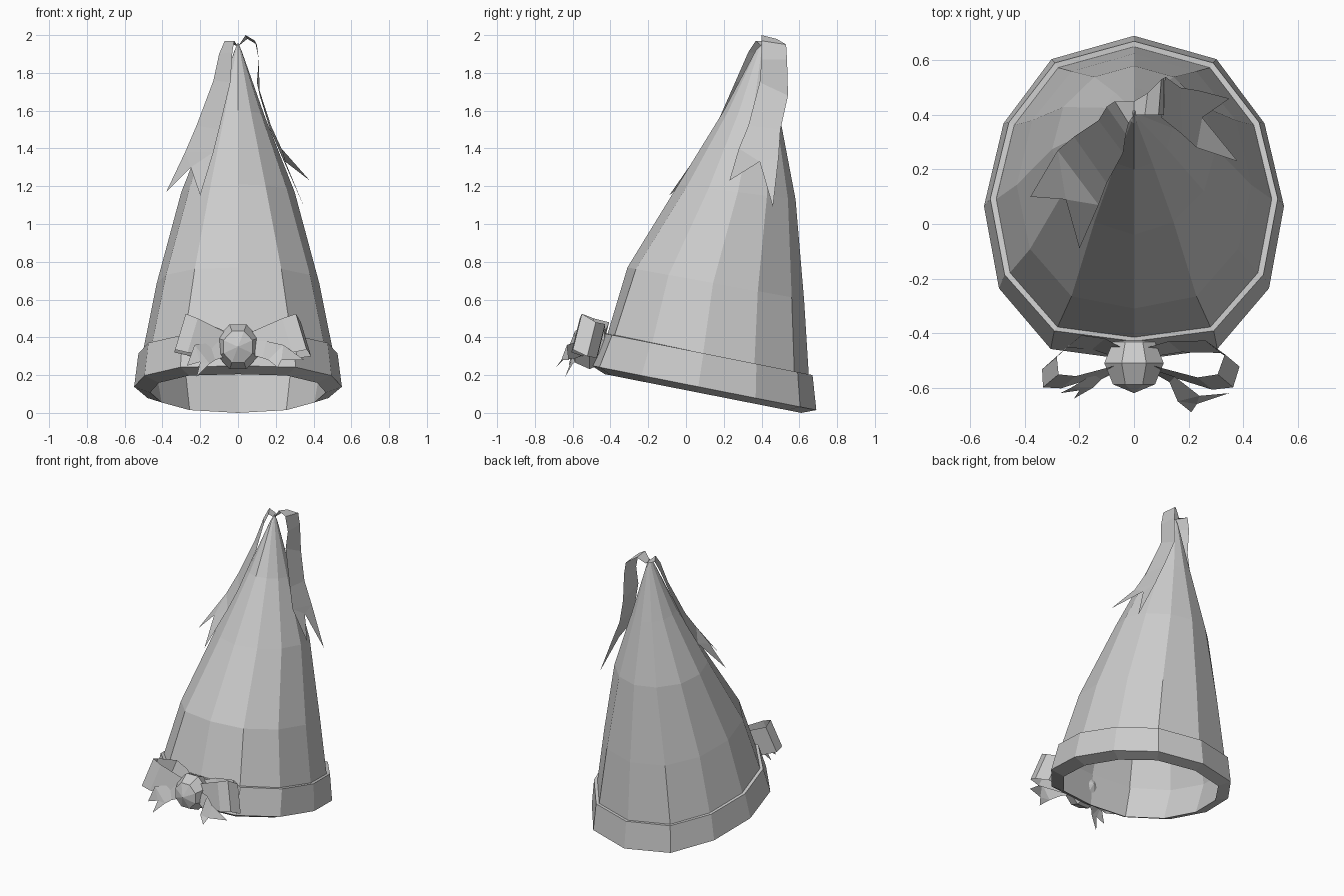
import bpy, bmesh, math
from mathutils import Vector, Matrix

SIDES = 12
# Slightly boxy half outline of the brim, from back (0) to front (6)
OUT_X = [0, 0.55, 0.87, 1, 0.90, 0.555, 0]
OUT_T = [1, 0.928, 0.73, 0.475, 0.222, 0.035, 0]


def make(name, verts, faces, recalc=False):
    me = bpy.data.meshes.new(name)
    me.from_pydata([Vector(v) for v in verts], [], faces)
    if recalc:
        bm = bmesh.new()
        bm.from_mesh(me)
        bmesh.ops.recalc_face_normals(bm, faces=bm.faces)
        bm.to_mesh(me)
        bm.free()
    ob = bpy.data.objects.new(name, me)
    bpy.context.collection.objects.link(ob)
    return ob


def ring(half_x, front, back, box=1.0):
    """Tilted 12-sided ring through a front and a back (y, z) point."""
    pts = []
    for i in range(SIDES):
        a = 2 * math.pi * i / SIDES
        k, s = (i, 1) if i <= 6 else (12 - i, -1)
        x = (1 - box) * abs(math.sin(a)) + box * OUT_X[k]
        t = (1 - box) * (1 + math.cos(a)) / 2 + box * OUT_T[k]
        pts.append((half_x * s * x,
                    front[0] + (back[0] - front[0]) * t,
                    front[1] + (back[1] - front[1]) * t))
    return pts


def loft(name, rings, closed=False, tip=None):
    verts = [p for r in rings for p in r]
    faces = []
    n = len(rings)
    for k in range(n if closed else n - 1):
        a, b = k * SIDES, ((k + 1) % n) * SIDES
        for i in range(SIDES):
            j = (i + 1) % SIDES
            faces.append((a + j, a + i, b + i, b + j))
    if tip:
        verts.append(tip)
        a = (n - 1) * SIDES
        faces += [(a + (i + 1) % SIDES, a + i, len(verts) - 1) for i in range(SIDES)]
    return make(name, verts, faces, closed)


def ribbon(name, pairs, fork=None):
    """Strip through pairs of edge points, with an optional swallowtail end."""
    verts = [p for pair in pairs for p in pair]
    faces = [(2 * i, 2 * i + 1, 2 * i + 3, 2 * i + 2) for i in range(len(pairs) - 1)]
    if fork:
        k = len(verts)
        verts += fork                      # tip a, notch, tip b
        faces += [(k - 2, k + 1, k), (k - 2, k - 1, k + 1), (k - 1, k + 2, k + 1)]
    return make(name, verts, faces)


# Pointed body, open underneath
loft("cone_body", [
    ring(0.505, (-0.415, 0.42), (0.65, 0.20)),
    ring(0.43, (-0.31, 0.77), (0.625, 0.60), 0.6),
    ring(0.30, (-0.04, 1.21), (0.58, 1.13), -0.3),
    ring(0.14, (0.20, 1.60), (0.50, 1.55), -0.3),
    ring(0.02, (0.37, 1.92), (0.43, 1.91), 0),
], tip=(0, 0.41, 1.96))

# Thick band round the opening, its underside sloping down to the inner edge
loft("brim_band", [
    ring(0.55, (-0.50, 0.25), (0.69, 0.015)),
    ring(0.527, (-0.43, 0.42), (0.67, 0.20)),
    ring(0.505, (-0.41, 0.42), (0.648, 0.20)),
    ring(0.465, (-0.43, 0.205), (0.61, 0.0)),
], closed=True)

# Long ribbons hanging from the tip
ribbon("tip_ribbon_right", [
    [(0.0, 0.40, 1.94), (0.0, 0.45, 1.94)],
    [(0.04, 0.40, 2.0), (0.05, 0.48, 1.98)],
    [(0.09, 0.40, 1.97), (0.10, 0.53, 1.95)],
    [(0.11, 0.40, 1.87), (0.11, 0.535, 1.87)],
    [(0.10, 0.39, 1.75), (0.115, 0.54, 1.68)],
    [(0.175, 0.33, 1.52), (0.17, 0.50, 1.50)],
    [(0.23, 0.28, 1.40), (0.235, 0.49, 1.35)],
], [(0.38, 0.23, 1.23), (0.25, 0.39, 1.33), (0.35, 0.46, 1.09)])
ribbon("tip_ribbon_left", [
    [(0.0, 0.45, 1.94), (0.0, 0.40, 1.94)],
    [(-0.07, 0.45, 1.97), (-0.02, 0.37, 1.97)],
    [(-0.10, 0.43, 1.90), (-0.03, 0.33, 1.91)],
    [(-0.13, 0.38, 1.76), (-0.04, 0.26, 1.75)],
    [(-0.22, 0.32, 1.52), (-0.10, 0.15, 1.50)],
    [(-0.28, 0.27, 1.38), (-0.13, 0.07, 1.38)],
], [(-0.38, 0.10, 1.17), (-0.25, 0.09, 1.30), (-0.20, -0.09, 1.15)])


# Bow loops: closed strips seen from above, taller at the outer end
def bow_loop(name, s, path):
    pairs = []
    for x, y, zc, h in path:
        lean = 0.03 * h / 0.1
        pairs.append([(s * (x - lean), y + h * 0.25, zc + h),
                      (s * (x + lean), y - h * 0.25, zc - h)])
    ribbon(name, pairs)


bow_loop("bow_loop_right", 1, [
    (0.06, -0.47, 0.36, 0.06), (0.15, -0.45, 0.37, 0.08), (0.29, -0.45, 0.38, 0.09),
    (0.36, -0.50, 0.39, 0.09), (0.335, -0.575, 0.43, 0.095), (0.26, -0.585, 0.41, 0.09),
    (0.07, -0.53, 0.36, 0.06)])
bow_loop("bow_loop_left", -1, [
    (0.06, -0.47, 0.36, 0.06), (0.13, -0.44, 0.37, 0.08), (0.22, -0.43, 0.39, 0.09),
    (0.31, -0.51, 0.41, 0.09), (0.305, -0.575, 0.43, 0.095), (0.24, -0.58, 0.41, 0.09),
    (0.07, -0.53, 0.36, 0.06)])

# Short forked bow tails
ribbon("bow_tail_right", [
    [(0.06, -0.53, 0.38), (0.06, -0.54, 0.31)],
    [(0.15, -0.56, 0.38), (0.13, -0.58, 0.29)],
    [(0.24, -0.63, 0.36), (0.16, -0.65, 0.28)],
], [(0.35, -0.62, 0.28), (0.23, -0.66, 0.28), (0.21, -0.69, 0.24)])
ribbon("bow_tail_left", [
    [(-0.06, -0.53, 0.38), (-0.06, -0.54, 0.30)],
    [(-0.15, -0.55, 0.37), (-0.12, -0.57, 0.28)],
    [(-0.23, -0.60, 0.36), (-0.15, -0.60, 0.26)],
], [(-0.27, -0.62, 0.25), (-0.20, -0.61, 0.27), (-0.22, -0.64, 0.19)])

# Faceted knot, its pole facing forward
bm = bmesh.new()
bmesh.ops.create_uvsphere(bm, u_segments=8, v_segments=4, radius=1)
bmesh.ops.transform(bm, verts=bm.verts, matrix=Matrix.Translation((0, -0.51, 0.35))
                    @ Matrix.Diagonal((0.118, 0.11, 0.128, 1))
                    @ Matrix.Rotation(math.radians(90), 4, 'X')
                    @ Matrix.Rotation(math.radians(22.5), 4, 'Z'))
me = bpy.data.meshes.new("bow_knot")
bm.to_mesh(me)
bm.free()
bpy.context.collection.objects.link(bpy.data.objects.new("bow_knot", me))
